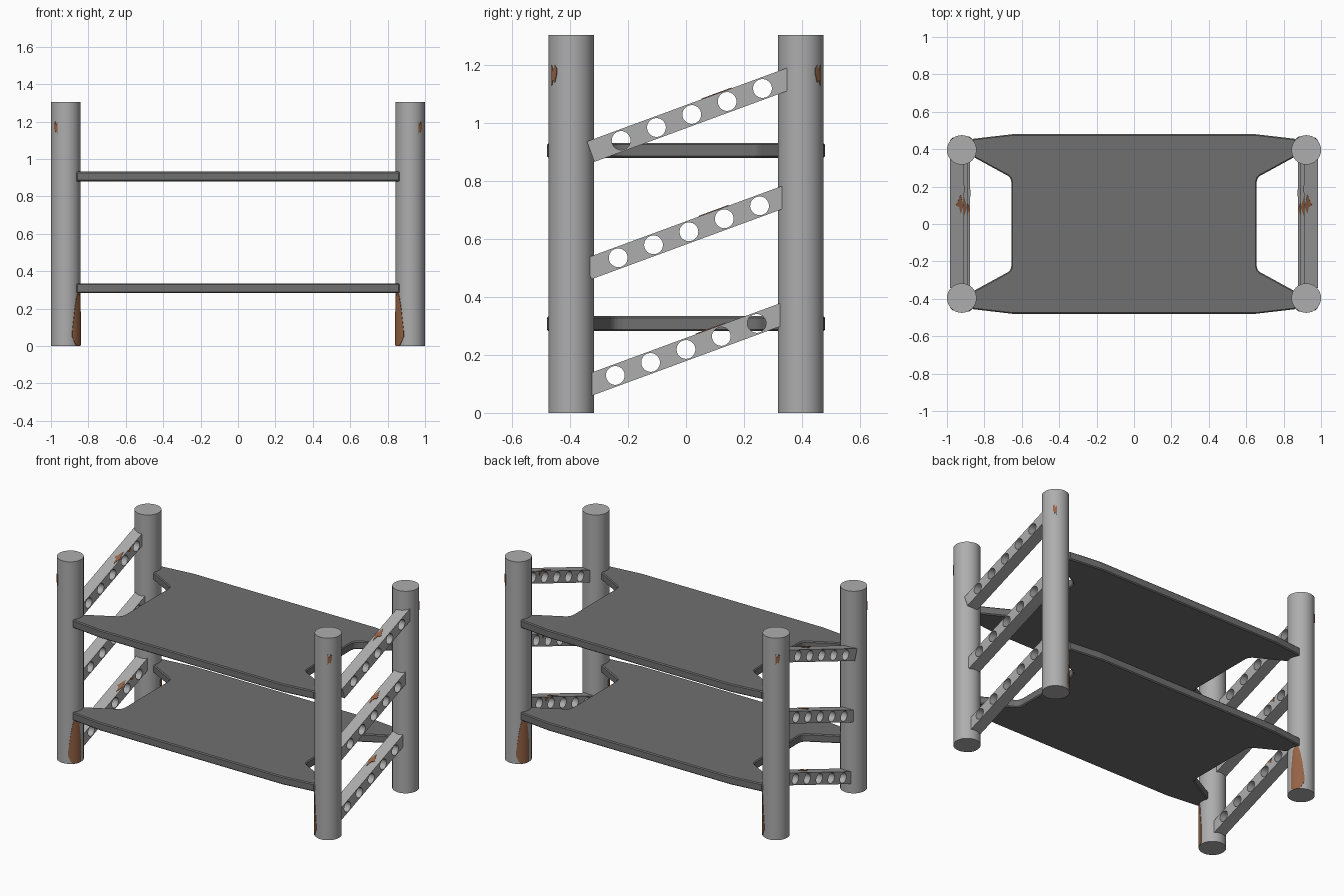
import bpy, bmesh, math
from mathutils import Matrix, Vector

cube = bpy.data.objects.get("Cube")
if cube:
    bpy.data.objects.remove(cube, do_unlink=True)


def material(name, rgb):
    m = bpy.data.materials.new(name)
    m.use_nodes = True
    m.diffuse_color = (*rgb, 1)
    bsdf = m.node_tree.nodes["Principled BSDF"]
    bsdf.inputs["Base Color"].default_value = (*rgb, 1)
    bsdf.inputs["Roughness"].default_value = 0.7
    return m


STEEL = material("light grey steel", (0.42, 0.42, 0.42))
DECK = material("dark grey deck", (0.16, 0.16, 0.16))
RUST = material("brown rust", (0.30, 0.125, 0.06))

POST_X, POST_Y, POST_R, POST_H = 0.921, 0.396, 0.079, 1.305
SIDES = [(sx, sy) for sx in (-1, 1) for sy in (-1, 1)]


def add(name, mesh, mat, smooth=False):
    ob = bpy.data.objects.new(name, mesh)
    bpy.context.collection.objects.link(ob)
    mesh.materials.clear()
    mesh.materials.append(mat)
    if smooth:
        bpy.ops.object.select_all(action='DESELECT')
        ob.select_set(True)
        bpy.context.view_layer.objects.active = ob
        bpy.ops.object.shade_smooth_by_angle(angle=math.radians(35))
    return ob


def thin_plate(name, verts, faces, matrix=Matrix()):
    mesh = bpy.data.meshes.new(name)
    mesh.from_pydata([matrix @ Vector(v) for v in verts], [], faces)
    ob = add(name, mesh, RUST)
    mod = ob.modifiers.new("thickness", 'SOLIDIFY')
    mod.thickness = 0.003
    mod.offset = 0


# Round corner posts
for sx, sy in SIDES:
    bm = bmesh.new()
    bmesh.ops.create_cone(bm, cap_ends=True, segments=32, radius1=POST_R, radius2=POST_R,
                          depth=POST_H, matrix=Matrix.Translation((sx * POST_X, sy * POST_Y, POST_H / 2)))
    mesh = bpy.data.meshes.new("post")
    bm.to_mesh(mesh)
    bm.free()
    add("corner_post", mesh, STEEL, True)


# Rust patches wrapped around the posts
def post_rust(name, sx, sy, inward, start, step, lows, highs):
    verts = []
    for i, (lo, hi) in enumerate(zip(lows, highs)):
        a = math.radians(start + i * step)
        x = sx * (POST_X + inward * (POST_R + 0.001) * math.cos(a))
        y = sy * (POST_Y + (POST_R + 0.001) * math.sin(a))
        verts += [(x, y, lo), (x, y, hi)]
    faces = [(2 * i, 2 * i + 2, 2 * i + 3, 2 * i + 1) for i in range(len(lows) - 1)]
    thin_plate(name, verts, faces)


for sx, sy in SIDES:
    post_rust("post_base_rust", sx, sy, -1, 4, 10,
              [0.01, 0, 0, 0, 0, 0.02, 0.05], [0.12, 0.26, 0.28, 0.29, 0.26, 0.19, 0.08])
    post_rust("post_top_rust", sx, sy, 1, 39, 6,
              [1.17, 1.14, 1.15, 1.13], [1.19, 1.2, 1.18, 1.2])

# Shelves with notched ends, mirrored from one quarter outline
quarter = [(0.65, 0.48), (0.865, 0.455), (0.865, 0.362), (0.675, 0.258), (0.66, 0.243), (0.655, 0.22)]
right = quarter + [(x, -y) for x, y in reversed(quarter)]
outline = right + [(-x, -y) for x, y in right]
for name, z in (("lower_shelf", 0.282), ("upper_shelf", 0.88)):
    bm = bmesh.new()
    base = bm.faces.new([bm.verts.new((x, y, z)) for x, y in outline])
    top = bmesh.ops.extrude_face_region(bm, geom=[base])["geom"]
    bmesh.ops.translate(bm, vec=(0, 0, 0.052), verts=[v for v in top if isinstance(v, bmesh.types.BMVert)])
    bmesh.ops.recalc_face_normals(bm, faces=bm.faces)
    mesh = bpy.data.meshes.new(name)
    bm.to_mesh(mesh)
    bm.free()
    ob = add(name, mesh, DECK)
    bevel = ob.modifiers.new("edge_bevel", 'BEVEL')
    bevel.width = 0.006
    bevel.segments = 1

# Sloping side bars with five round holes
HALF, LENGTH, HOLE_R, SPACING = 0.0375, 0.372, 0.0325, 0.13
curve = bpy.data.curves.new("bar_profile", 'CURVE')
curve.dimensions = '2D'
curve.fill_mode = 'BOTH'
curve.extrude = HALF


def loop(points):
    s = curve.splines.new('POLY')
    s.points.add(len(points) - 1)
    for p, (u, v) in zip(s.points, points):
        p.co = (u, v, 0, 1)
    s.use_cyclic_u = True


loop([(-LENGTH, -HALF), (LENGTH, -HALF), (LENGTH, HALF), (-LENGTH, HALF)])
for k in range(-2, 3):
    loop([(k * SPACING + HOLE_R * math.cos(a), HOLE_R * math.sin(a))
          for a in (math.tau * i / 24 for i in range(24))])
helper = bpy.data.objects.new("bar_profile", curve)
bpy.context.collection.objects.link(helper)
bar_mesh = bpy.data.meshes.new_from_object(helper)
bpy.data.objects.remove(helper, do_unlink=True)
bm = bmesh.new()
bm.from_mesh(bar_mesh)
bmesh.ops.remove_doubles(bm, verts=bm.verts, dist=0.0001)
bmesh.ops.recalc_face_normals(bm, faces=bm.faces)
bm.to_mesh(bar_mesh)
bm.free()

slope = math.radians(20.2)
c, s = math.cos(slope), math.sin(slope)
spot = [(0.05, 0.02), (0.09, 0.012), (0.10, -0.006), (0.12, 0.004), (0.16, 0.02), (0.13, 0.027), (0.10, 0.0365)]
for name, x, y, z in (("lower", 0.915, 0.0, 0.219), ("middle", 0.928, 0.01, 0.625), ("upper", 0.947, 0.02, 1.03)):
    for sx in (-1, 1):
        # Bar axes: along the slope, across it, and outwards
        m = Matrix(((0, 0, 1, sx * x), (c, -s, 0, y), (s, c, 0, z), (0, 0, 0, 1)))
        ob = add(name + "_side_bar", bar_mesh.copy(), STEEL, True)
        ob.matrix_world = m
        # Rust on the top and the inner face of the bar
        ring = [tuple(range(len(spot)))]
        thin_plate(name + "_bar_top_rust", [(u, HALF + 0.001, -sx * w) for u, w in spot], ring, m)
        inner = -sx * (HALF + 0.001)
        thin_plate(name + "_bar_inner_rust", [(0.17, 0.036, inner), (0.195, 0.012, inner), (0.21, 0.036, inner)],
                   [(0, 1, 2)], m)
